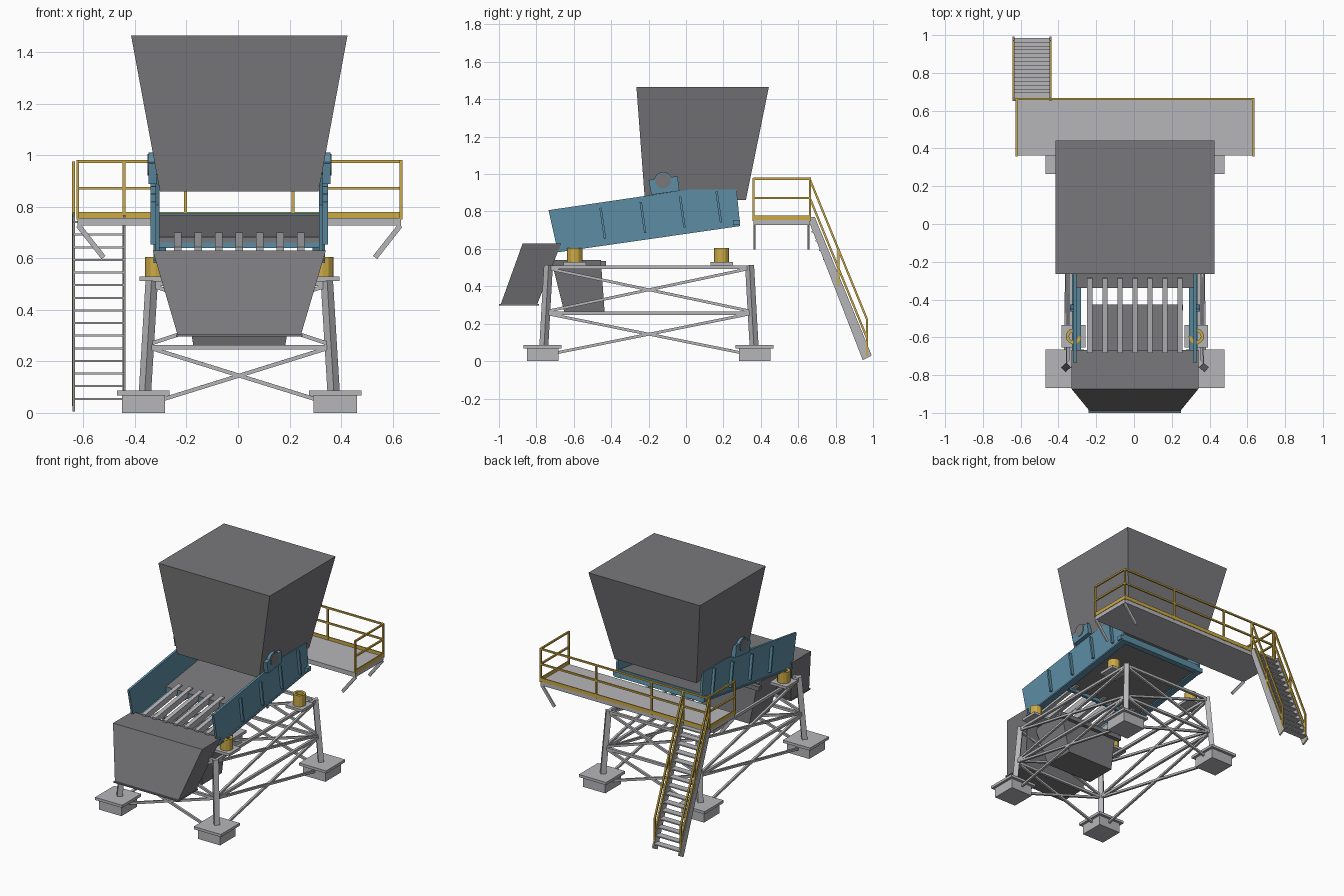
import bpy, bmesh, math
from mathutils import Vector

if "Cube" in bpy.data.objects:
    bpy.data.objects.remove(bpy.data.objects["Cube"])

CX = 0.005  # machine centre line


def material(name, rgb):
    m = bpy.data.materials.new(name)
    m.use_nodes = True
    m.diffuse_color = (*rgb, 1)
    m.node_tree.nodes["Principled BSDF"].inputs["Base Color"].default_value = (*rgb, 1)
    return m


DARK = material("dark steel", (0.19, 0.19, 0.2))
LIGHT = material("light grey steel", (0.47, 0.47, 0.49))
TEAL = material("teal paint", (0.11, 0.27, 0.37))
YELLOW = material("safety yellow", (0.6, 0.4, 0.06))


def finish(name, bm, mat):
    bmesh.ops.recalc_face_normals(bm, faces=bm.faces)
    me = bpy.data.meshes.new(name)
    bm.to_mesh(me)
    bm.free()
    me.materials.append(mat)
    ob = bpy.data.objects.new(name, me)
    bpy.context.collection.objects.link(ob)
    return ob


def loft(bm, a, b):
    """Close a solid between two matching point loops."""
    va = [bm.verts.new(p) for p in a]
    vb = [bm.verts.new(p) for p in b]
    n = len(a)
    bm.faces.new(va)
    bm.faces.new(vb)
    for i in range(n):
        j = (i + 1) % n
        bm.faces.new((va[i], va[j], vb[j], vb[i]))


def rect(hx, y0, y1, z):
    return [(CX - hx, y0, z), (CX + hx, y0, z), (CX + hx, y1, z), (CX - hx, y1, z)]


def box(bm, x, y, z):
    loft(bm, *[[(x[0], y[0], h), (x[1], y[0], h), (x[1], y[1], h), (x[0], y[1], h)] for h in z])


def prism(bm, yz, x0, x1):
    loft(bm, [(x0, *p) for p in yz], [(x1, *p) for p in yz])


def beam(bm, p, q, w, h=None):
    """Rectangular bar from p to q, w sideways and h upwards."""
    p, q, h = Vector(p), Vector(q), h or w
    d = (q - p).normalized()
    s = d.cross(Vector((0, 0, 1)))
    s = s.normalized() if s.length > 0.01 else Vector((1, 0, 0))
    u = s.cross(d)
    corners = [s * w * i / 2 + u * h * j / 2 for i, j in ((-1, -1), (1, -1), (1, 1), (-1, 1))]
    loft(bm, [p + c for c in corners], [q + c for c in corners])


def disc(x, y, z, r, n=24):
    return [(x, y + r * math.cos(k * math.tau / n), z + r * math.sin(k * math.tau / n)) for k in range(n)]


def deck(y):
    """Height of the sloping feeder floor."""
    return 0.73 + 0.142 * y


# Feed hopper
bm = bmesh.new()
loft(bm, rect(0.308, -0.22, 0.32, 0.86), rect(0.42, -0.265, 0.443, 1.465))
finish("feed_hopper", bm, DARK)

# Discharge chute with bottom flange
bm = bmesh.new()
loft(bm, rect(0.24, -0.99, -0.795, 0.305), rect(0.336, -0.873, -0.667, 0.63))
loft(bm, rect(0.245, -1.0, -0.787, 0.297), rect(0.245, -1.0, -0.787, 0.305))
finish("discharge_chute", bm, DARK)

# Undersize chute with carrying bar
bm = bmesh.new()
loft(bm, rect(0.178, -0.65, -0.435, 0.26), rect(0.226, -0.72, -0.455, 0.54))
box(bm, (CX - 0.255, CX + 0.255), (-0.457, -0.427), (0.505, 0.535))
finish("undersize_chute", bm, DARK)

# Feeder pan
bm = bmesh.new()
prism(bm, [(-0.34, deck(-0.34)), (0.275, deck(0.275)), (0.275, deck(0.275) - 0.02),
           (-0.34, deck(-0.34) - 0.02)], CX - 0.312, CX + 0.312)
finish("feeder_pan", bm, DARK)

# Grizzly bars
bm = bmesh.new()
for i in range(-3, 4):
    x = CX + i * 0.0795
    beam(bm, (x, -0.285, deck(-0.285) - 0.01), (x, -0.68, deck(-0.68) - 0.01), 0.028, 0.04)
finish("grizzly_bars", bm, LIGHT)

# Feeder sides with ribs, bottom flanges and drive housings
bm = bmesh.new()
shafts = bmesh.new()
for s in (-1, 1):
    def out(a):
        return CX + s * a
    prism(bm, [(-0.735, 0.807), (0.02, 0.918), (0.27, 0.918), (0.29, 0.722), (-0.685, 0.582)],
          out(0.31), out(0.325))
    for y in (-0.445, -0.23, -0.02, 0.175):
        z = deck(y) + 0.07
        beam(bm, (out(0.333), y - 0.012, z + 0.083), (out(0.333), y + 0.012, z - 0.083), 0.022, 0.012)
    prism(bm, [(-0.685, 0.582), (0.29, 0.722), (0.288, 0.732), (-0.687, 0.592)], out(0.285), out(0.332))
    prism(bm, [(-0.2, 0.968), (-0.165, 0.974), (-0.075, 0.985), (-0.045, 0.989), (-0.035, 0.91),
               (-0.185, 0.889)], out(0.322), out(0.353))
    loft(bm, disc(out(0.322), -0.122, 0.963, 0.048), disc(out(0.353), -0.122, 0.963, 0.048))
    loft(shafts, disc(out(0.312), -0.122, 0.963, 0.041), disc(out(0.357), -0.122, 0.963, 0.041))
    box(bm, (out(0.322), out(0.345)), (0.25, 0.288), (0.728, 0.755))
# Cross beams under the pan
prism(bm, [(0.255, 0.72), (0.289, 0.724), (0.282, 0.775), (0.27, 0.775)], CX - 0.312, CX + 0.312)
beam(bm, (CX - 0.312, -0.33, 0.655), (CX + 0.312, -0.33, 0.655), 0.02, 0.03)
finish("feeder_sides", bm, TEAL)
finish("drive_shaft_ends", shafts, DARK)

# Springs and their seats
seats = bmesh.new()
for sx in (-1, 1):
    for y, side in ((-0.595, "front"), (0.19, "rear")):
        x = CX + sx * 0.325
        box(seats, (x - 0.063, x + 0.063), (y - 0.06, y + 0.06), (0.512, 0.53))
        bm = bmesh.new()
        n = 12
        rings = [[bm.verts.new((x + r * math.cos(k * math.tau / n), y + r * math.sin(k * math.tau / n), z))
                  for k in range(n)]
                 for r, z in ((0.041, 0.53), (0.041, 0.605), (0.024, 0.605), (0.024, 0.53))]
        for a, b in zip(rings, rings[1:] + rings[:1]):
            for k in range(n):
                j = (k + 1) % n
                bm.faces.new((a[k], a[j], b[j], b[k]))
        finish(f"spring_{side}_{'left' if sx > 0 else 'right'}", bm, YELLOW)
finish("spring_seats", seats, LIGHT)

# Footings
bm = bmesh.new()
for sx in (-1, 1):
    for y in (-0.767, 0.367):
        x = CX + sx * 0.372
        for r, z in ((0.084, (0, 0.068)), (0.102, (0.068, 0.086))):
            box(bm, (x - r, x + r), (y - r, y + r), z)
finish("footings", bm, LIGHT)


# Support frame: leaning legs, ring beams and cross braces
def leg_point(corner, z):
    sx, sy = corner
    t = (z - 0.08) / 0.43
    return Vector((CX + sx * (0.366 - 0.026 * t), -0.198 + sy * (0.562 - 0.024 * t), z))


bm = bmesh.new()
corners = [(-1, -1), (1, -1), (1, 1), (-1, 1)]
for a, b in zip(corners, corners[1:] + corners[:1]):
    beam(bm, leg_point(a, 0.08), leg_point(a, 0.512), 0.034)
    for z in (0.502, 0.255):
        beam(bm, leg_point(a, z), leg_point(b, z), 0.018)
    for low, high in ((0.03, 0.255), (0.265, 0.495)):
        beam(bm, leg_point(a, low), leg_point(b, high), 0.015)
        beam(bm, leg_point(b, low), leg_point(a, high), 0.015)
finish("support_frame", bm, LIGHT)

# Walkway platform with knee braces
X0, X1, Y0, Y1 = -0.622, 0.632, 0.362, 0.662
bm = bmesh.new()
box(bm, (X0, X1), (Y0, Y1), (0.727, 0.757))
for y in (Y0 + 0.005, Y1 - 0.008):
    for x, s in ((X0, 1), (X1, -1)):
        beam(bm, (x + s * 0.002, y, 0.728), (x + s * 0.1, y, 0.603), 0.01, 0.02)
finish("walkway_platform", bm, LIGHT)

# Walkway railing and toe boards
bm = bmesh.new()
path = [(X0, Y0), (X0, Y1), (X1, Y1), (X1, Y0)]
for a, b in zip(path, path[1:]):
    for z in (0.975, 0.872):
        beam(bm, (*a, z), (*b, z), 0.011)
    beam(bm, (*a, 0.767), (*b, 0.767), 0.007, 0.025)
step = (X1 - X0) / 3
for x, y in path + [(X0 + step, Y1), (X0 + 2 * step, Y1)]:
    beam(bm, (x, y, 0.75), (x, y, 0.98), 0.011)
finish("walkway_railing", bm, YELLOW)

# Stair stringers and treads
SX = (-0.638, -0.442)
bm = bmesh.new()
for x in SX:
    prism(bm, [(0.65, 0.765), (0.688, 0.772), (0.993, 0.03), (0.945, 0.005)], x - 0.005, x + 0.005)
finish("stair_stringers", bm, LIGHT)
bm = bmesh.new()
for k in range(15):
    t = (k + 0.5) / 15
    y, z = 0.66 + 0.31 * t, 0.765 - 0.735 * t
    box(bm, SX, (y - 0.02, y + 0.025), (z - 0.004, z + 0.004))
finish("stair_treads", bm, LIGHT)

# Stair handrails
bm = bmesh.new()
for x in SX:
    for drop in (0, 0.1):
        beam(bm, (x, Y1, 0.972 - drop), (x, 0.968, 0.222 - drop), 0.011)
    for t in (0, 0.5, 1):
        y, z = Y1 + 0.306 * t, 0.976 - 0.75 * t
        beam(bm, (x, y, z - 0.2), (x, y, z), 0.011)
finish("stair_handrails", bm, YELLOW)
